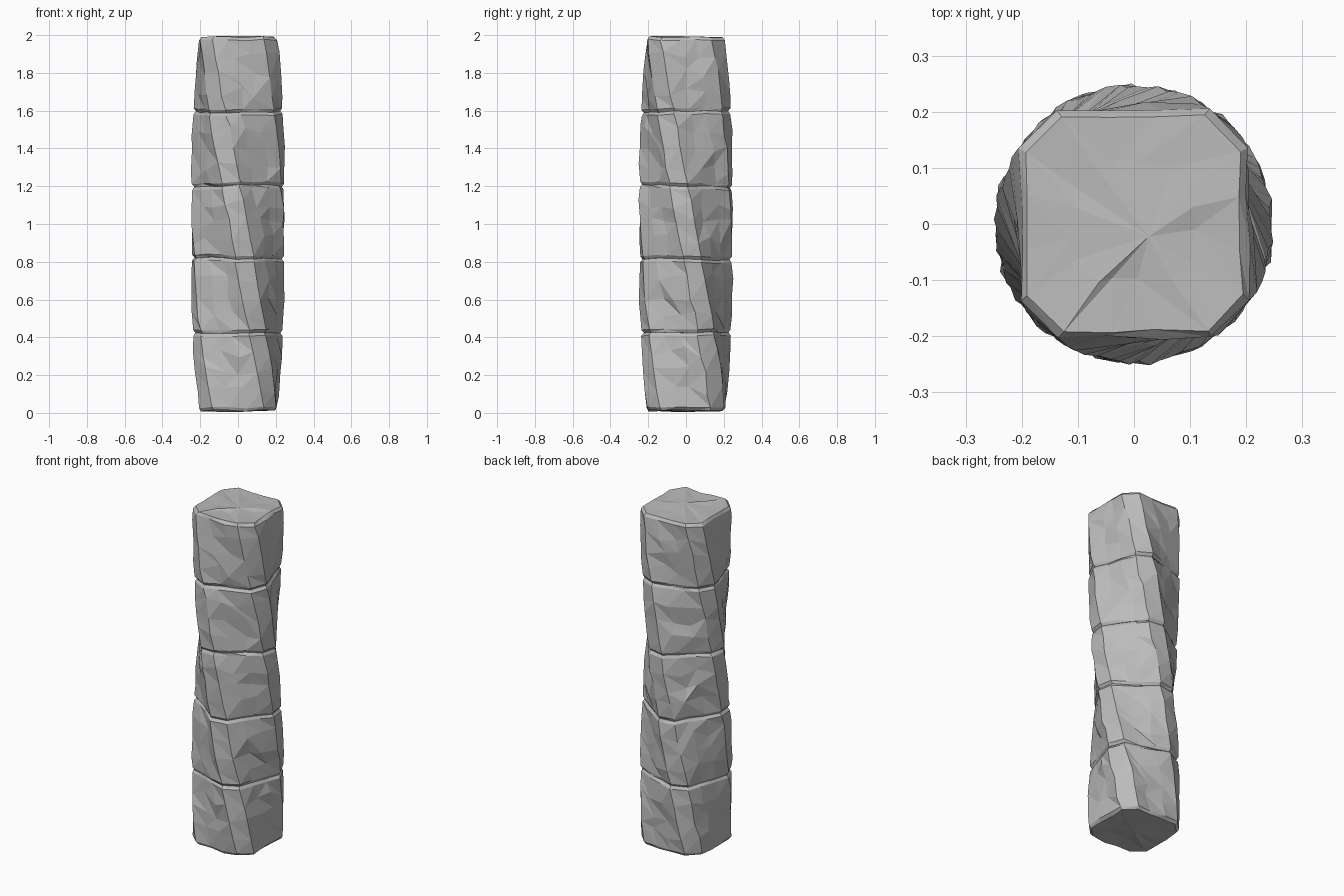
import bpy, bmesh, random
from math import pi, sin, cos
from mathutils import Vector, Matrix

random.seed(11)
cube = bpy.data.objects.get("Cube")
if cube:
    bpy.data.objects.remove(cube, do_unlink=True)

stone = bpy.data.materials.new("grey_stone")
stone.use_nodes = True
grey = (0.5, 0.5, 0.5, 1)
stone.diffuse_color = grey
stone.node_tree.nodes["Principled BSDF"].inputs["Base Color"].default_value = grey
stone.node_tree.nodes["Principled BSDF"].inputs["Roughness"].default_value = 0.9

HALF, EDGE = 0.203, 0.135
OFFSETS = (-EDGE, -0.045, 0.045, EDGE)
COUNT = 4 * len(OFFSETS)
JOINTS = (0.012, 0.425, 0.815, 1.2, 1.595, 1.99)


def jitter(amount):
    return random.uniform(-amount, amount)


def section(z, scale=1.0, rough=0.0):
    """Chamfered square outline, turned by its height."""
    points = []
    for side in range(4):
        for t in OFFSETS:
            corner = abs(t) == EDGE
            out = HALF + jitter(rough * (0.4 if corner else 1.0))
            along = t + jitter(rough * (0.5 if corner else 1.8))
            p = Vector((along, -out, 0)) * scale
            angle = side * pi / 2 + (1 - z / 2) * pi / 2
            p = Matrix.Rotation(angle, 3, 'Z') @ p
            p.z = z
            points.append(p)
    return points


def wavy_joint(z, index):
    """Uneven height of a joint around the column."""
    phase = random.uniform(0, 2 * pi)
    size = 0.0 if index in (0, len(JOINTS) - 1) else 0.005
    return [z + size * sin(2 * pi * i / COUNT + phase) + jitter(0.005) for i in range(COUNT)]


def make_block(name, low, high):
    bm = bmesh.new()
    rings = []

    def add_ring(fraction, scale, rough, lift=0.0, z_rough=0.0):
        middle = sum(low) / COUNT * (1 - fraction) + sum(high) / COUNT * fraction
        points = section(middle, scale, rough)
        for i, p in enumerate(points):
            p.z = low[i] + (high[i] - low[i]) * fraction + lift + jitter(z_rough)
        rings.append([bm.verts.new(p) for p in points])

    # Lower cap, rough walls and upper cap, with worn rims
    add_ring(0, 0.5, 0.02, 0.0, 0.003)
    add_ring(0, 0.95, 0.006)
    add_ring(0, 1.0, 0.006, 0.016)
    for fraction in (0.25, 0.5, 0.75):
        add_ring(fraction, 1.015, 0.011, 0.0, 0.032)
    add_ring(1, 1.0, 0.006, -0.016)
    add_ring(1, 0.95, 0.006)
    add_ring(1, 0.5, 0.02, 0.0, 0.003)
    for a, b in zip(rings, rings[1:]):
        for i in range(COUNT):
            j = (i + 1) % COUNT
            # Alternate the split at random for a chipped surface
            if random.random() < 0.5:
                bm.faces.new((a[i], a[j], b[j]))
                bm.faces.new((a[i], b[j], b[i]))
            else:
                bm.faces.new((a[i], a[j], b[i]))
                bm.faces.new((a[j], b[j], b[i]))
    for ring, heights, step in ((rings[0], low, -0.007), (rings[-1], high, 0.005)):
        tip = bm.verts.new((jitter(0.03), jitter(0.03), sum(heights) / COUNT + step))
        for i in range(COUNT):
            bm.faces.new((ring[i], ring[(i + 1) % COUNT], tip))
    bmesh.ops.recalc_face_normals(bm, faces=bm.faces)
    mesh = bpy.data.meshes.new(name)
    bm.to_mesh(mesh)
    bm.free()
    mesh.materials.append(stone)
    block = bpy.data.objects.new(name, mesh)
    bpy.context.collection.objects.link(block)


# Stack of five blocks, sharing their joint heights
levels = [wavy_joint(z, i) for i, z in enumerate(JOINTS)]
names = ("bottom_block", "lower_block", "middle_block", "upper_block", "top_block")
for name, low, high in zip(names, levels, levels[1:]):
    make_block(name, low, high)
